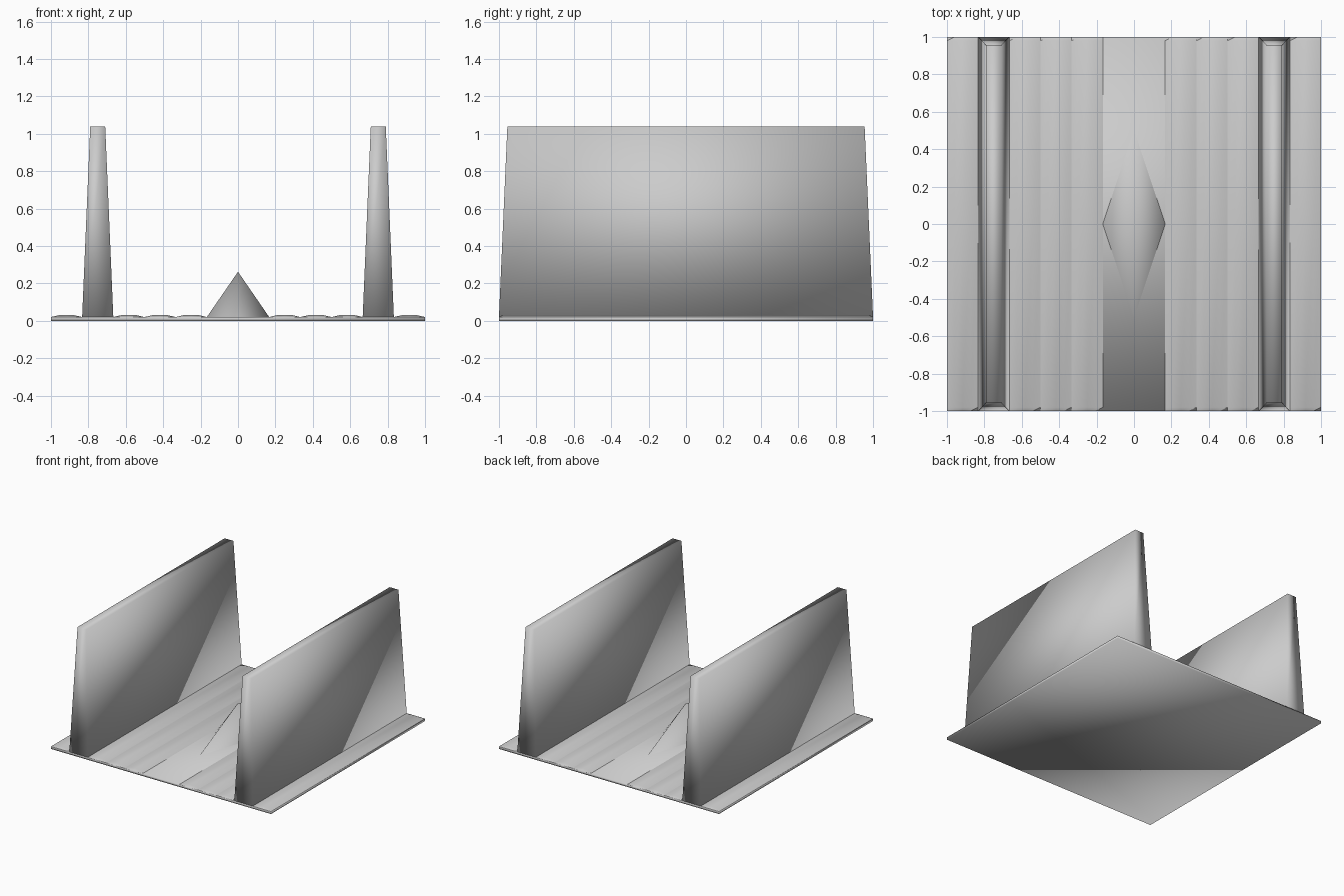
import bpy
import bmesh

if "Cube" in bpy.data.objects:
    bpy.data.objects.remove(bpy.data.objects["Cube"])

FLOOR = 0.02          # top of the base slab
CELL = 1 / 6          # width of one floor plank


def finish(name, bm, smooth=True):
    bmesh.ops.recalc_face_normals(bm, faces=bm.faces[:])
    for f in bm.faces:
        f.smooth = smooth
    mesh = bpy.data.meshes.new(name)
    bm.to_mesh(mesh)
    bm.free()
    obj = bpy.data.objects.new(name, mesh)
    bpy.context.collection.objects.link(obj)
    return obj


def loft(name, sections, cap=False):
    """Skin equally long rows of points; optionally close each row into a ring."""
    bm = bmesh.new()
    rows = [[bm.verts.new(p) for p in s] for s in sections]
    n = len(rows[0])
    for a, b in zip(rows, rows[1:]):
        for i in range(n if cap else n - 1):
            j = (i + 1) % n
            bm.faces.new((a[i], a[j], b[j], b[i]))
    if cap:
        bm.faces.new(rows[0])
        bm.faces.new(rows[-1])
    return finish(name, bm)


def rectangle(cx, hx, hy, z):
    return [(cx - hx, -hy, z), (cx + hx, -hy, z), (cx + hx, hy, z), (cx - hx, hy, z)]


def plank(name, cx):
    # Shallow rounded board that slopes down at both ends
    hump = [(-0.5, 0), (-0.25, 0.01), (0, 0.012), (0.25, 0.01), (0.5, 0)]
    ends = [(-1, 0), (-0.98, 1), (0, 1), (0.98, 1), (1, 0)]
    return loft(name, [[(cx + u * CELL, y, FLOOR + h * k) for u, h in hump]
                       for y, k in ends])


# Base slab
loft("base", [rectangle(0, 1, 1, 0), rectangle(0, 1, 1, FLOOR)], cap=True)

# Tapered side walls and floor planks, mirrored left and right
for side, label in ((-1, "left"), (1, "right")):
    loft(f"{label}_wall", [rectangle(side * 0.75, CELL / 2, 1, FLOOR),
                           rectangle(side * 0.75, 0.04, 0.955, 1.04)], cap=True)
    for i, cell in enumerate((1.5, 2.5, 3.5, 5.5)):
        plank(f"{label}_plank_{i + 1}", side * cell * CELL)

# Long four-sided peak in the middle of the floor
bm = bmesh.new()
apex = bm.verts.new((0, 0, 0.262))
ring = [bm.verts.new(p) for p in ((CELL, 0, FLOOR), (0, 0.5, FLOOR),
                                  (-CELL, 0, FLOOR), (0, -0.5, FLOOR))]
for i in range(4):
    bm.faces.new((ring[i], ring[(i + 1) % 4], apex))
finish("centre_peak", bm)
